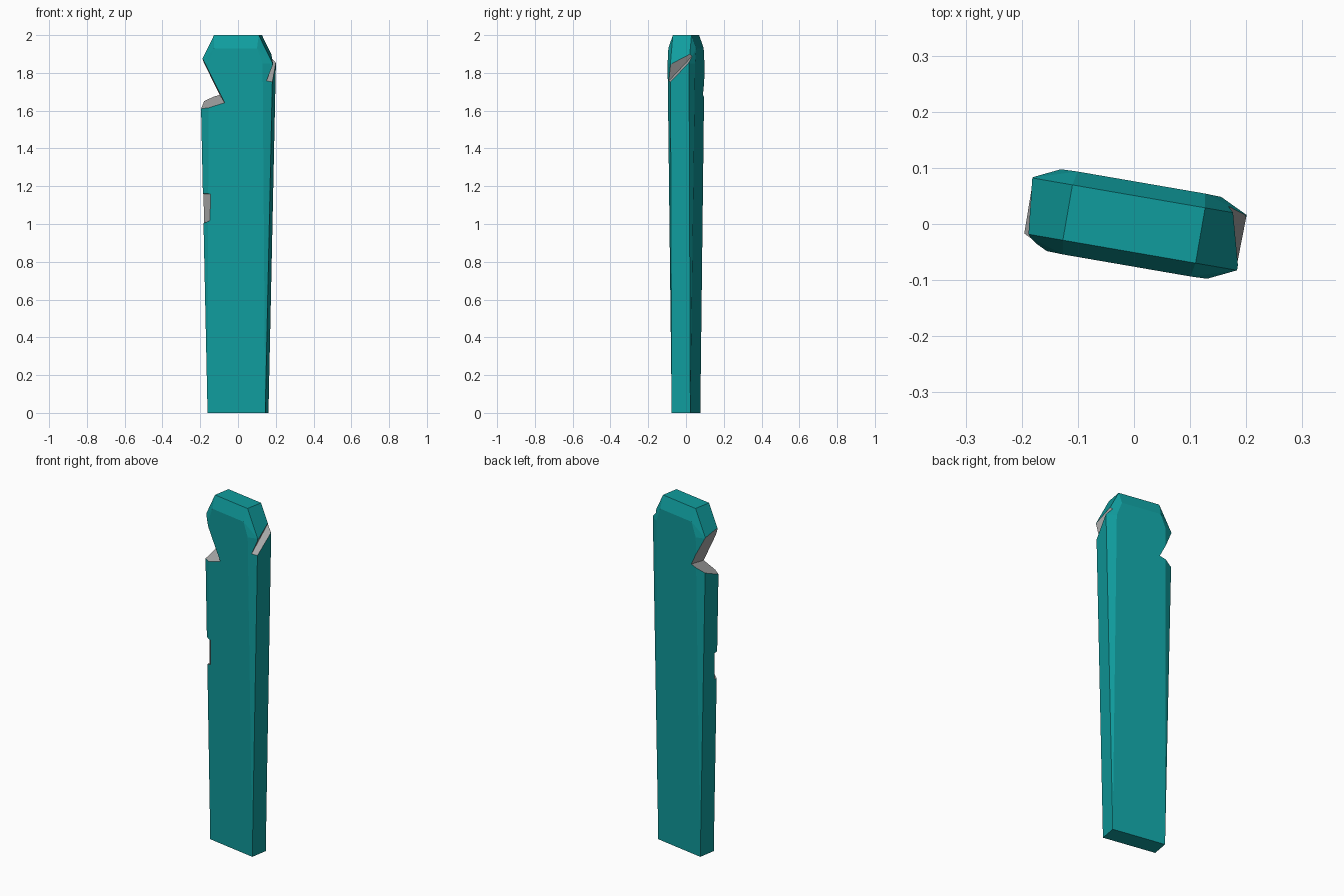
import bpy, bmesh, math
from mathutils import Vector, Matrix
from itertools import product


def remove_default_cube():
    cube = bpy.data.objects.get("Cube")
    if cube:
        bpy.data.objects.remove(cube, do_unlink=True)


def make_material(name, color):
    mat = bpy.data.materials.new(name)
    mat.use_nodes = True
    mat.diffuse_color = (*color, 1)
    mat.node_tree.nodes["Principled BSDF"].inputs["Base Color"].default_value = (*color, 1)
    return mat


remove_default_cube()
materials = [make_material("teal_paint", (0.005, 0.335, 0.34)),
             make_material("bare_grey", (0.40, 0.40, 0.40))]


def hull_object(name, points, slot):
    """Convex solid around the points, with coplanar triangles merged."""
    bm = bmesh.new()
    for p in points:
        bm.verts.new(p)
    res = bmesh.ops.convex_hull(bm, input=bm.verts[:])
    loose = [v for v in bm.verts if not v.link_faces]
    bmesh.ops.delete(bm, geom=loose, context='VERTS')
    bmesh.ops.dissolve_limit(bm, angle_limit=math.radians(0.5),
                             verts=bm.verts[:], edges=bm.edges[:])
    bmesh.ops.recalc_face_normals(bm, faces=bm.faces[:])
    for f in bm.faces:
        f.material_index = slot
    mesh = bpy.data.meshes.new(name)
    bm.to_mesh(mesh)
    bm.free()
    for mat in materials:
        mesh.materials.append(mat)
    obj = bpy.data.objects.new(name, mesh)
    bpy.context.collection.objects.link(obj)
    return obj


def notch_cutter(name, inside, planes):
    """Block trimmed by planes, each given by three points, around a point."""
    inside = Vector(inside)
    bm = bmesh.new()
    bmesh.ops.create_cube(bm, size=1.0, matrix=Matrix.Translation(inside))
    for a, b, c in planes:
        a, b, c = Vector(a), Vector(b), Vector(c)
        normal = (b - a).cross(c - a).normalized()
        if normal.dot(inside - a) > 0:
            normal = -normal
        bmesh.ops.bisect_plane(bm, geom=bm.verts[:] + bm.edges[:] + bm.faces[:],
                               plane_co=a, plane_no=normal, clear_outer=True)
    points = [v.co.copy() for v in bm.verts]
    bm.free()
    obj = hull_object(name, points, 1)
    obj.hide_render = True
    return obj


# Tapered board with chamfered corners and a bevelled top, turned slightly
sections = [(0.155, 0.05, 0.0), (0.195, 0.05, 1.85), (0.145, 0.074, 1.85),
            (0.115, 0.075, 1.93), (0.12, 0.05, 2.0)]
turn = Matrix.Rotation(math.radians(-9.8), 3, 'Z')
post = hull_object("carved_post",
                   [turn @ Vector((sx * u, sy * v, z))
                    for (u, v, z), sx, sy in product(sections, (-1, 1), (-1, 1))], 0)

# Deep slanted notch under the head, on the left
front_tip, back_tip = (0, -0.077, 1.42), (0.07, 0.062, 1.685)
left_neck = notch_cutter("left_neck_cutter", (0.25, 0, 1.72), [
    (front_tip, (0.183, -0.08, 1.84), (0.177, 0.02, 1.90)),
    (front_tip, back_tip, (0.155, 0.045, 1.60)),
    (front_tip, (0.193, 0.015, 1.56), (0.185, -0.085, 1.52))])

# Smaller notch under the head, on the right
tip = (-0.07, -0.065, 1.64)
right_neck = notch_cutter("right_neck_cutter", (-0.22, 0, 1.73), [
    (tip, (-0.175, -0.03, 1.85), (-0.10, 0.09, 1.69)),
    (tip, (-0.165, -0.05, 1.61), (-0.13, 0.10, 1.675))])

# Slot halfway up the right side
top_tip, low_tip = (0.05, -0.085, 1.14), (0.01, -0.08, 1.08)
side_slot = notch_cutter("side_slot_cutter", (-0.21, -0.02, 1.09), [
    (top_tip, (-0.18, -0.05, 1.165), (-0.15, 0.09, 1.14)),
    (top_tip, (-0.15, 0.088, 1.14), (-0.15, 0.088, 1.03)),
    (top_tip, low_tip, (-0.15, 0.088, 1.02)),
    (low_tip, (-0.18, -0.045, 1.005), (-0.15, 0.09, 1.02))])

# Carve the notches, then discard the cutters
cutters = [left_neck, right_neck, side_slot]
for cutter in cutters:
    mod = post.modifiers.new(cutter.name, 'BOOLEAN')
    mod.operation = 'DIFFERENCE'
    mod.solver = 'EXACT'
    mod.object = cutter
bpy.context.view_layer.update()
graph = bpy.context.evaluated_depsgraph_get()
carved = bpy.data.meshes.new_from_object(post.evaluated_get(graph))
post.modifiers.clear()
post.data = carved
for cutter in cutters:
    bpy.data.objects.remove(cutter, do_unlink=True)
